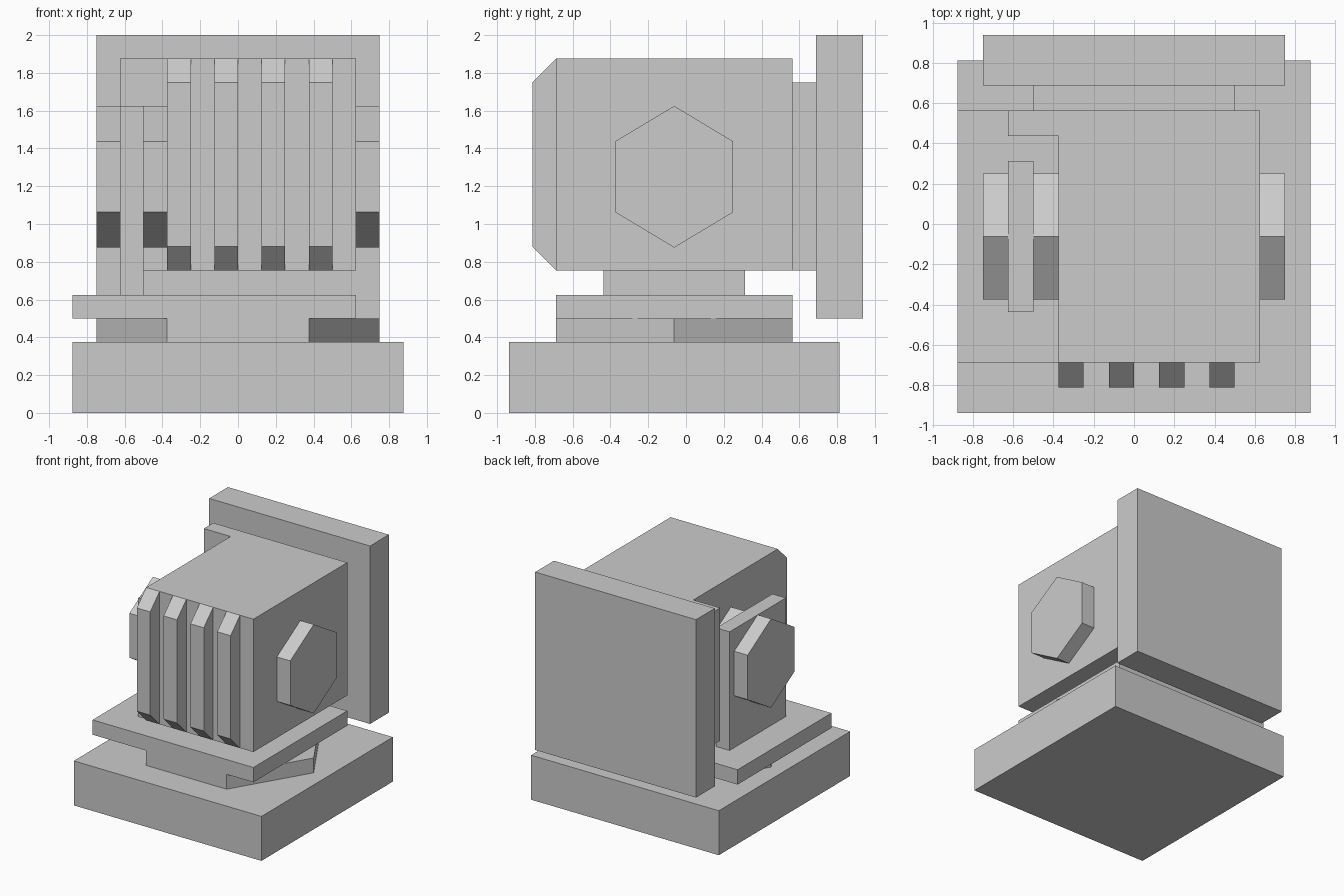
import bpy, bmesh

if "Cube" in bpy.data.objects:
    bpy.data.objects.remove(bpy.data.objects["Cube"])


def prism(name, profile, axis, lo, hi):
    """Extrude a 2D profile along an axis: x -> (y, z), z -> (x, y)."""
    bm = bmesh.new()

    def place(p, t):
        return (t, p[0], p[1]) if axis == 'x' else (p[0], p[1], t)

    face = bm.faces.new([bm.verts.new(place(p, lo)) for p in profile])
    out = bmesh.ops.extrude_face_region(bm, geom=[face])
    verts = [g for g in out['geom'] if isinstance(g, bmesh.types.BMVert)]
    step = (hi - lo, 0, 0) if axis == 'x' else (0, 0, hi - lo)
    bmesh.ops.translate(bm, verts=verts, vec=step)
    bmesh.ops.recalc_face_normals(bm, faces=bm.faces[:])
    mesh = bpy.data.meshes.new(name)
    bm.to_mesh(mesh)
    bm.free()
    obj = bpy.data.objects.new(name, mesh)
    bpy.context.collection.objects.link(obj)
    return obj


def box(name, x, y, z):
    profile = [(x[0], y[0]), (x[1], y[0]), (x[1], y[1]), (x[0], y[1])]
    return prism(name, profile, 'z', *z)


CY = -0.0625  # centre line shared by the turntable, platform and bolts

# Base slab
box("base", (-0.875, 0.875), (-0.9375, 0.8125), (0, 0.375))

# Six-sided turntable and the platform above it
prism("turntable",
      [(-0.75, CY), (-0.375, CY - 0.625), (0.375, CY - 0.625),
       (0.75, CY), (0.375, CY + 0.625), (-0.375, CY + 0.625)],
      'z', 0.375, 0.5)
box("platform", (-0.875, 0.625), (-0.6875, 0.5625), (0.5, 0.625))

# Upright arm carrying the body on one side
box("support_arm", (-0.625, -0.5), (-0.4375, 0.3125), (0.625, 1.625))

# Body with a rear flange on the arm side
prism("body",
      [(-0.375, -0.6875), (0.625, -0.6875), (0.625, 0.5625),
       (-0.625, 0.5625), (-0.625, 0.4375), (-0.375, 0.4375)],
      'z', 0.755, 1.875)

# Rear connector and back plate
box("connector", (-0.5, 0.5), (0.5625, 0.6875), (0.755, 1.75))
box("back_plate", (-0.75, 0.75), (0.6875, 0.9375), (0.5, 2.0))

# Hexagonal pivot bolts: right side, and both sides of the arm
hexagon = [(CY, 0.875), (CY + 0.3125, 1.0625), (CY + 0.3125, 1.4375),
           (CY, 1.625), (CY - 0.3125, 1.4375), (CY - 0.3125, 1.0625)]
for name, x in (("pivot_right", 0.625), ("pivot_inner", -0.5),
                ("pivot_outer", -0.75)):
    prism(name, hexagon, 'x', x, x + 0.125)

# Chamfered cooling fins on the front
fin = [(-0.6875, 0.755), (-0.6875, 1.875), (-0.8125, 1.75), (-0.8125, 0.88)]
for i in range(4):
    x = -0.375 + 0.25 * i
    prism(f"front_fin_{i + 1}", fin, 'x', x, x + 0.125)
